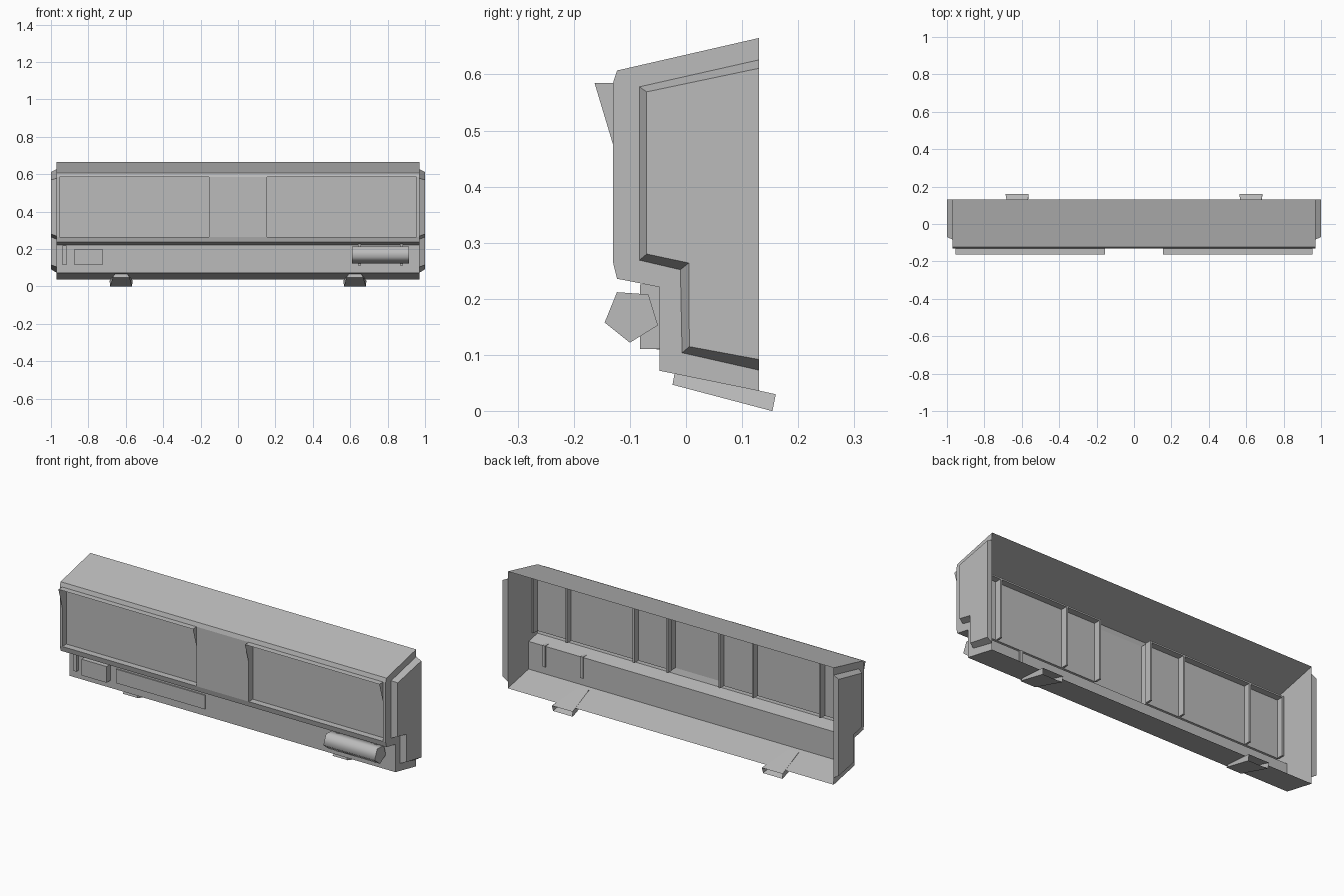
import bpy, bmesh

cube = bpy.data.objects.get("Cube")
if cube:
    bpy.data.objects.remove(cube)

grey = bpy.data.materials.new("plain_grey")
grey.use_nodes = True
grey.diffuse_color = (0.5, 0.5, 0.5, 1)
grey.node_tree.nodes["Principled BSDF"].inputs["Base Color"].default_value = (0.5, 0.5, 0.5, 1)


def finish(name, bm, recalc=True):
    bmesh.ops.remove_doubles(bm, verts=bm.verts, dist=0.0001)
    if recalc:
        bmesh.ops.recalc_face_normals(bm, faces=bm.faces)
    mesh = bpy.data.meshes.new(name)
    bm.to_mesh(mesh)
    bm.free()
    mesh.materials.append(grey)
    obj = bpy.data.objects.new(name, mesh)
    bpy.context.collection.objects.link(obj)
    return obj


def face(bm, *points):
    return bm.faces.new([bm.verts.new(p) for p in points])


def box(name, x0, x1, y0, y1, z0, z1):
    bm = bmesh.new()
    bmesh.ops.create_cube(bm, size=1)
    for v in bm.verts:
        v.co.x = x1 if v.co.x > 0 else x0
        v.co.y = y1 if v.co.y > 0 else y0
        v.co.z = z1 if v.co.z > 0 else z0
    return finish(name, bm)


def loft(name, x0, profile0, x1, profile1):
    """Solid between two matching y-z profiles."""
    bm = bmesh.new()
    a = [bm.verts.new((x0, y, z)) for y, z in profile0]
    b = [bm.verts.new((x1, y, z)) for y, z in profile1]
    n = len(a)
    for i in range(n):
        j = (i + 1) % n
        bm.faces.new((a[i], a[j], b[j], b[i]))
    bm.faces.new(a)
    bm.faces.new(b)
    return finish(name, bm)


# Main shell, open at the back, with two window openings in the front
END, W0, W1 = 0.97, 0.155, 0.955
FRONT, GLASS, BAR = -0.13, -0.095, -0.06
SILL, HEAD = 0.265, 0.585
profile = [(0.13, 0.665), (-0.123, 0.607), (FRONT, HEAD), (FRONT, SILL),
           (-0.123, 0.236), (-0.047, 0.221), (-0.047, 0.072), (0.13, 0.036)]
cuts = [-END, -W1, -W0, W0, W1, END]
bm = bmesh.new()
for i, (xa, xb) in enumerate(zip(cuts, cuts[1:])):
    for (ya, za), (yb, zb) in zip(profile, profile[1:]):
        if i in (1, 3) and za == HEAD:
            continue
        face(bm, (xa, ya, za), (xa, yb, zb), (xb, yb, zb), (xb, ya, za))
for x in (-END, END):
    face(bm, *[(x, y, z) for y, z in profile])
finish("shell", bm)

for side, s in (("left", 1), ("right", -1)):
    lo, hi = sorted((s * W0, s * W1))

    # Recessed window panel with its reveal
    bm = bmesh.new()
    face(bm, (lo, GLASS, SILL), (hi, GLASS, SILL), (hi, GLASS, HEAD), (lo, GLASS, HEAD))
    face(bm, (lo, FRONT, SILL), (hi, FRONT, SILL), (hi, GLASS, SILL), (lo, GLASS, SILL))
    face(bm, (lo, GLASS, HEAD), (hi, GLASS, HEAD), (hi, FRONT, HEAD), (lo, FRONT, HEAD))
    face(bm, (lo, FRONT, SILL), (lo, GLASS, SILL), (lo, GLASS, HEAD), (lo, FRONT, HEAD))
    face(bm, (hi, GLASS, SILL), (hi, FRONT, SILL), (hi, FRONT, HEAD), (hi, GLASS, HEAD))
    finish(side + "_window", bm, recalc=False)

    # Visor: top sheet with triangular cheeks
    bm = bmesh.new()
    face(bm, (lo, FRONT, HEAD), (lo, -0.163, HEAD), (hi, -0.163, HEAD), (hi, FRONT, HEAD))
    for x in (lo, hi):
        face(bm, (x, FRONT, HEAD), (x, -0.163, HEAD), (x, FRONT, 0.475))
    finish(side + "_visor", bm)

    # Inner window bars
    for k, x in enumerate((0.155, 0.355, 0.755, 0.955)):
        box(f"{side}_window_bar_{k + 1}", s * x - 0.005, s * x + 0.005, GLASS, BAR, SILL, HEAD)
    box(side + "_window_head_bar", lo, hi, GLASS, BAR, HEAD - 0.008, HEAD)

    # Bevelled end pad
    outer = [(0.13, 0.626), (-0.083, 0.578), (-0.083, 0.269),
             (-0.01, 0.252), (-0.007, 0.104), (0.13, 0.073)]
    inner = [(0.13, 0.611), (-0.07, 0.569), (-0.07, 0.28),
             (0.005, 0.264), (0.006, 0.115), (0.13, 0.092)]
    loft(side + "_end_pad", s * END, outer, s * 1.0, inner)

    # Sloping foot duct, open at the back
    bm = bmesh.new()
    c = s * 0.625

    def ring(y_top, z_top, y_low, z_low, half_top, half_low):
        return [bm.verts.new(p) for p in (
            (c - half_low, y_low, z_low), (c + half_low, y_low, z_low),
            (c + half_top, y_top, z_top), (c - half_top, y_top, z_top))]

    near = ring(-0.02, 0.07, -0.024, 0.047, 0.032, 0.045)
    far = ring(0.16, 0.03, 0.154, 0.0, 0.062, 0.058)
    bm.faces.new(near)
    for i in range(4):
        j = (i + 1) % 4
        bm.faces.new((near[i], near[j], far[j], far[i]))
    finish(side + "_foot", bm)

# Five-sided tank on two brackets
tank_profile = [(-0.123, 0.212), (-0.067, 0.208), (-0.05, 0.153), (-0.1, 0.122), (-0.145, 0.158)]
tank = loft("tank", 0.61, tank_profile, 0.915, tank_profile)
for p in tank.data.polygons:
    p.use_smooth = len(p.vertices) == 4
bm = bmesh.new()
bm.from_mesh(tank.data)
for e in bm.edges:
    e.smooth = all(len(f.verts) == 4 for f in e.link_faces)
bm.to_mesh(tank.data)
bm.free()
for k, x in enumerate((0.65, 0.875)):
    box(f"tank_bracket_{k + 1}", x - 0.008, x + 0.008, -0.082, -0.04, 0.111, 0.226)

# Fittings on the lower front
box("equipment_box", -0.875, -0.725, -0.082, -0.047, 0.113, 0.2)
box("grab_bar", -0.937, -0.917, -0.065, -0.047, 0.115, 0.219)
box("cover_plate", -0.69, -0.16, -0.053, -0.047, 0.11, 0.185)
